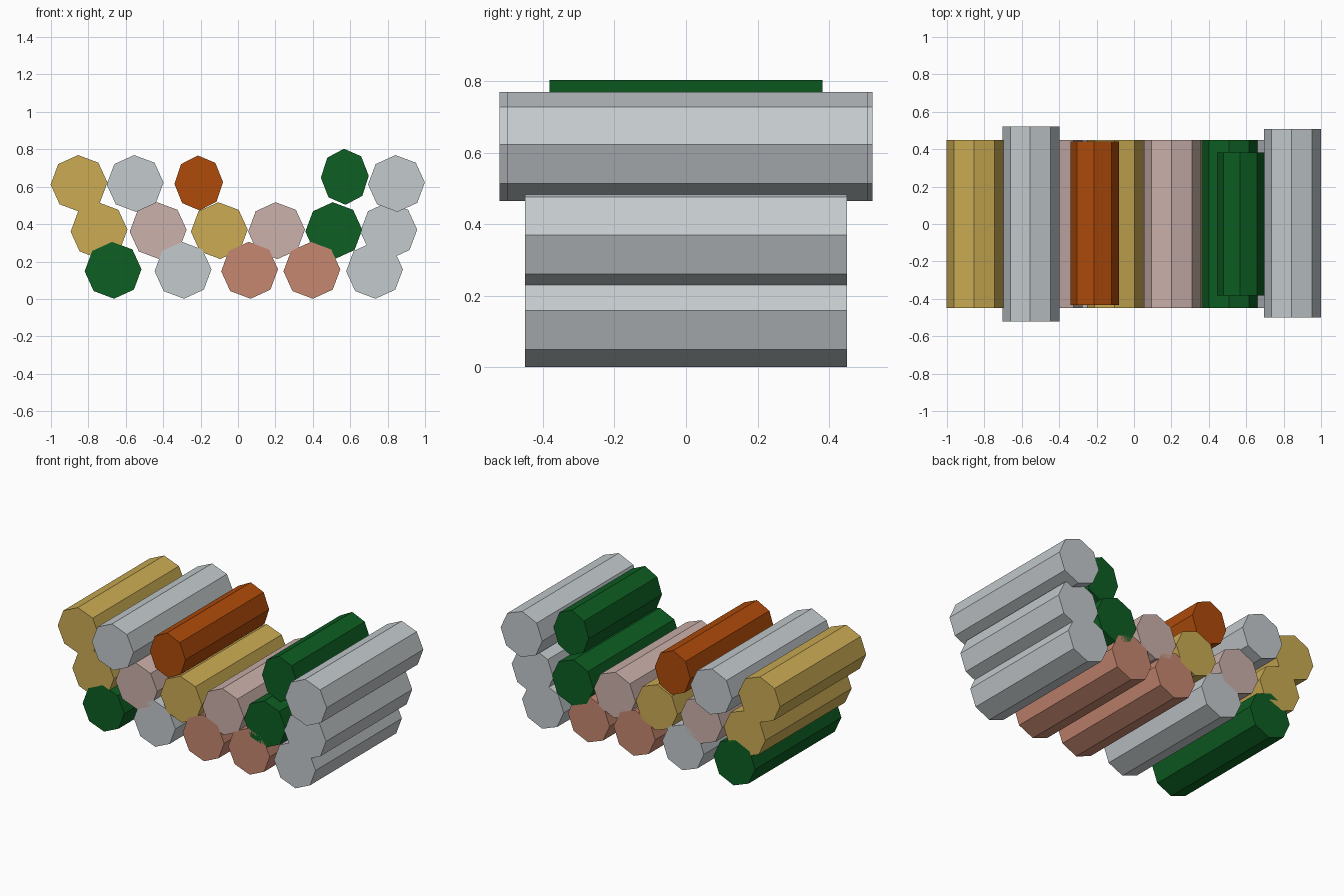
import bpy, bmesh, math

if "Cube" in bpy.data.objects:
    bpy.data.objects.remove(bpy.data.objects["Cube"])


def material(name, rgb):
    m = bpy.data.materials.new(name)
    m.diffuse_color = (*rgb, 1)
    m.use_nodes = True
    m.node_tree.nodes["Principled BSDF"].inputs["Base Color"].default_value = m.diffuse_color
    return m


GOLD = material("gold", (0.60, 0.41, 0.088))
GREY = material("light_grey", (0.55, 0.59, 0.61))
RUST = material("rust_orange", (0.43, 0.07, 0.003))
GREEN = material("dark_green", (0.004, 0.112, 0.016))
PINK = material("pale_pink", (0.60, 0.44, 0.405))
SALMON = material("salmon", (0.57, 0.245, 0.165))


def log(name, mat, x, z, half=0.45, y=0.0, rx=0.152, rz=0.152):
    """Eight-sided log lying along y, turned very slightly."""
    bm = bmesh.new()
    ring = []
    for i in range(8):
        a = math.radians(45 * i + 2)
        ring.append(bm.verts.new((x + rx * math.cos(a), y - half, z + rz * math.sin(a))))
    front = bm.faces.new(ring)
    ext = bmesh.ops.extrude_face_region(bm, geom=[front], use_keep_orig=True)
    verts = [g for g in ext["geom"] if isinstance(g, bmesh.types.BMVert)]
    bmesh.ops.translate(bm, vec=(0, 2 * half, 0), verts=verts)
    bmesh.ops.recalc_face_normals(bm, faces=bm.faces)
    me = bpy.data.meshes.new(name)
    bm.to_mesh(me)
    bm.free()
    me.materials.append(mat)
    ob = bpy.data.objects.new(name, me)
    bpy.context.collection.objects.link(ob)


# Bottom and middle rows: equal logs
rows = [
    ("bottom_log", 0.153, [(-0.668, GREEN), (-0.294, GREY), (0.062, SALMON),
                           (0.395, SALMON), (0.73, GREY)]),
    ("middle_log", 0.365, [(-0.743, GOLD), (-0.427, PINK), (-0.10, GOLD),
                           (0.206, PINK), (0.512, GREEN), (0.806, GREY)]),
]
for name, z, logs in rows:
    for i, (x, mat) in enumerate(logs):
        log(f"{name}_{i + 1}", mat, x, z)

# Top row: logs of differing length and thickness
log("top_log_1", GOLD, -0.85, 0.617)
log("top_log_2", GREY, -0.55, 0.617, half=0.522)
log("top_log_3", RUST, -0.21, 0.62, half=0.437, y=0.003, rx=0.13, rz=0.147)
log("top_log_4", GREEN, 0.571, 0.653, half=0.382, rx=0.128, rz=0.15)
log("top_log_5", GREY, 0.847, 0.617, half=0.504, y=0.003)
